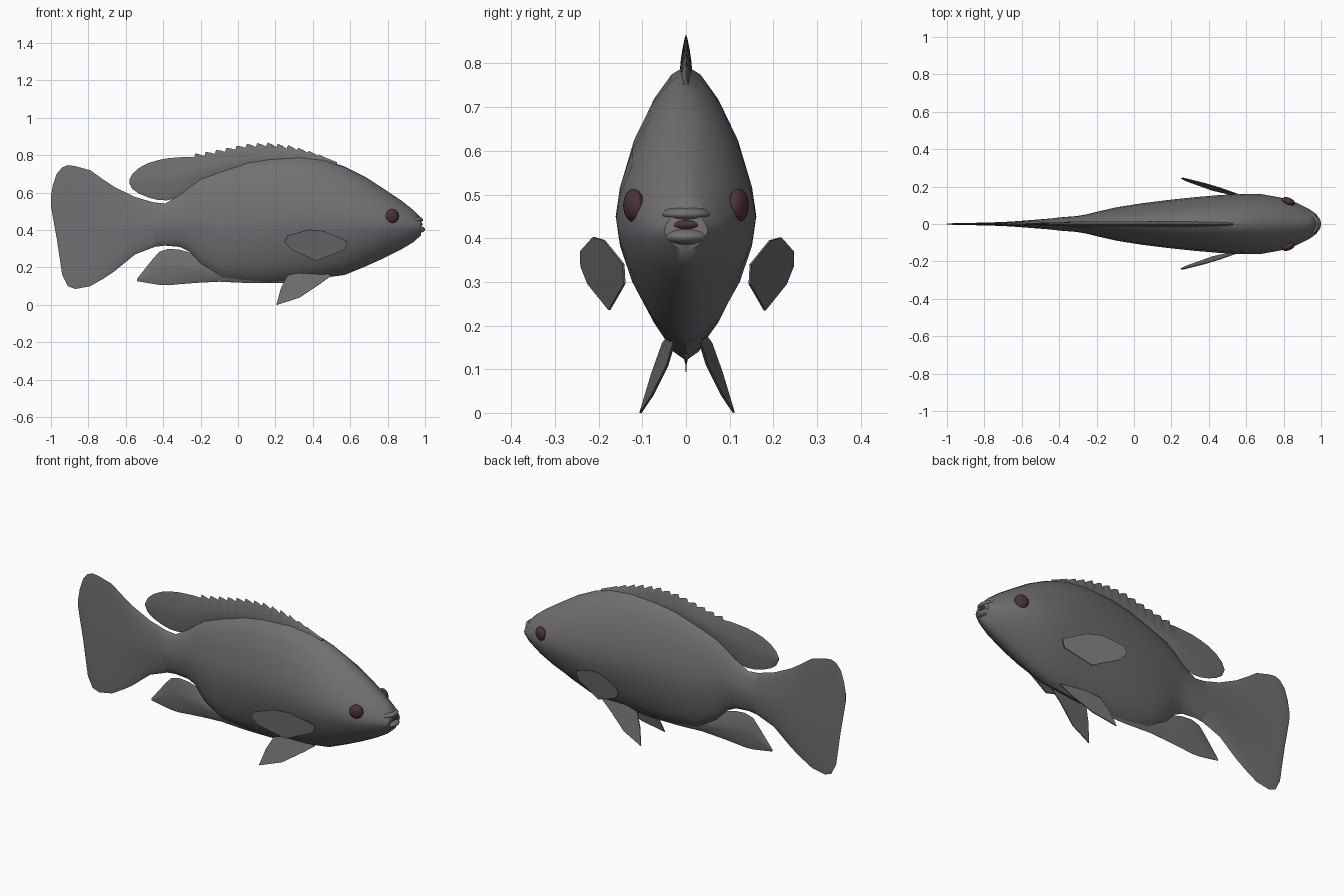
import bpy, bmesh, math
from mathutils import Vector


def material(name, rgb):
    m = bpy.data.materials.new(name)
    m.diffuse_color = (*rgb, 1)
    return m


GREY = material("scale grey", (0.165, 0.16, 0.17))
DARK = material("dark maroon", (0.07, 0.032, 0.042))


def finish(bm, name, mat, angle=50):
    bmesh.ops.recalc_face_normals(bm, faces=bm.faces[:])
    me = bpy.data.meshes.new(name)
    bm.to_mesh(me)
    bm.free()
    me.materials.append(mat)
    ob = bpy.data.objects.new(name, me)
    bpy.context.collection.objects.link(ob)
    bpy.ops.object.select_all(action='DESELECT')
    ob.select_set(True)
    bpy.context.view_layer.objects.active = ob
    bpy.ops.object.shade_smooth_by_angle(angle=math.radians(angle))
    return ob


def loft(name, stations, n=20, power=1.6):
    """Skin superellipse sections given as (x, top, bottom, half width)."""
    bm = bmesh.new()
    rings = []
    for x, top, bot, w in stations:
        ring = []
        for i in range(n):
            a = 2 * math.pi * i / n
            c, s = math.cos(a), math.sin(a)
            y = math.copysign(abs(c) ** (2 / power), c) * w
            z = math.copysign(abs(s) ** (2 / power), s) * (top - bot) / 2
            ring.append(bm.verts.new((x, y, (top + bot) / 2 + z)))
        rings.append(ring)
    for a, b in zip(rings, rings[1:]):
        for i in range(n):
            j = (i + 1) % n
            bm.faces.new((a[i], a[j], b[j], b[i]))
    bm.faces.new(rings[0])
    bm.faces.new(rings[-1])
    return finish(bm, name, GREY)


def ellipsoid(name, loc, radii, mat, turn=0):
    bm = bmesh.new()
    bmesh.ops.create_uvsphere(bm, u_segments=20, v_segments=12, radius=1)
    ob = finish(bm, name, mat, 180)
    ob.location, ob.scale, ob.rotation_euler = loc, radii, (0, 0, turn)
    return ob


def plate(name, points, thick=0.005):
    """Thin fin blade from a 3D outline."""
    bm = bmesh.new()
    f = bm.faces.new([bm.verts.new(p) for p in points])
    f.normal_update()
    nrm = f.normal.copy()
    new = bmesh.ops.extrude_face_region(bm, geom=[f])["geom"]
    bmesh.ops.translate(bm, vec=nrm * thick,
                        verts=[v for v in new if isinstance(v, bmesh.types.BMVert)])
    return finish(bm, name, GREY, 30)


def lerp(table, x):
    for (x0, a), (x1, b) in zip(table, table[1:]):
        if x0 <= x <= x1:
            return a + (b - a) * (x - x0) / (x1 - x0)
    return table[0][1] if x < table[0][0] else table[-1][1]


# body, narrowing to the tail stalk
loft("body", [
    (0.978, 0.465, 0.372, 0.05), (0.94, 0.505, 0.337, 0.078), (0.87, 0.56, 0.295, 0.113),
    (0.78, 0.62, 0.25, 0.142), (0.68, 0.685, 0.205, 0.16), (0.57, 0.74, 0.16, 0.161),
    (0.46, 0.778, 0.145, 0.155), (0.33, 0.795, 0.13, 0.144), (0.17, 0.787, 0.12, 0.127),
    (0.05, 0.767, 0.125, 0.112), (-0.09, 0.72, 0.14, 0.09), (-0.2, 0.68, 0.21, 0.065),
    (-0.26, 0.635, 0.285, 0.05), (-0.31, 0.59, 0.31, 0.042), (-0.39, 0.542, 0.317, 0.036),
    (-0.47, 0.55, 0.308, 0.027)])

# tail fin
loft("tail_fin", [
    (-0.44, 0.545, 0.312, 0.03), (-0.55, 0.577, 0.27, 0.021), (-0.66, 0.63, 0.18, 0.013),
    (-0.72, 0.67, 0.14, 0.01), (-0.79, 0.72, 0.1, 0.008), (-0.87, 0.742, 0.085, 0.006),
    (-0.91, 0.747, 0.1, 0.005), (-0.94, 0.735, 0.16, 0.005), (-0.97, 0.70, 0.36, 0.004),
    (-0.99, 0.64, 0.47, 0.003), (-1.0, 0.58, 0.53, 0.002)])

# dorsal fin: smooth crest with backward-leaning spine teeth
crest = [(-0.58, 0.67), (-0.565, 0.70), (-0.53, 0.732), (-0.48, 0.758), (-0.4, 0.782),
         (-0.2, 0.798), (-0.05, 0.828), (0.05, 0.848), (0.17, 0.854), (0.3, 0.836),
         (0.4, 0.81), (0.53, 0.765)]
under = [(-0.58, 0.65), (-0.565, 0.62), (-0.53, 0.595), (-0.45, 0.562), (-0.36, 0.558),
         (-0.26, 0.60), (-0.1, 0.66), (0.1, 0.70), (0.53, 0.72)]
fin = [(x, lerp(crest, x), lerp(under, x), 0.004 + 0.012 * min(1, max(0, (x + 0.58) * 3)))
       for x in (-0.58, -0.565, -0.53, -0.48, -0.43, -0.38, -0.33, -0.28)]
for i in range(13):
    x0 = -0.235 + i * 0.055
    for dx, lift in ((0, -0.006), (0.008, 0.014), (0.032, 0.006)):
        x = x0 + dx
        fade = min(1, max(0.1, (0.52 - x) * 4))
        fin.append((x, lerp(crest, x) + lift * fade, lerp(under, x), 0.014))
fin.append((0.53, 0.763, 0.72, 0.008))
loft("dorsal_fin", fin, 16, 1.3)

# anal fin and belly keel
loft("anal_fin", [
    (-0.54, 0.14, 0.127, 0.002), (-0.5, 0.19, 0.12, 0.005), (-0.46, 0.24, 0.113, 0.007),
    (-0.42, 0.285, 0.107, 0.01), (-0.37, 0.30, 0.105, 0.012), (-0.31, 0.295, 0.111, 0.016),
    (-0.22, 0.27, 0.118, 0.018), (-0.1, 0.22, 0.124, 0.016), (0.05, 0.17, 0.117, 0.012),
    (0.25, 0.16, 0.117, 0.01), (0.36, 0.15, 0.128, 0.005)], 16, 1.3)

# paired fins and eyes
pectoral = [(0.585, 0.34), (0.57, 0.295), (0.42, 0.235), (0.285, 0.295), (0.25, 0.335),
            (0.265, 0.37), (0.38, 0.402), (0.46, 0.395)]
pelvic = [(0.505, 0.03, 0.16), (0.435, 0.045, 0.11), (0.33, 0.08, 0.04), (0.205, 0.107, 0.0),
          (0.23, 0.08, 0.09), (0.265, 0.055, 0.16), (0.38, 0.04, 0.18)]
for side, s in (("left", -1), ("right", 1)):
    plate(side + "_pectoral_fin",
          [(x, s * (0.242 - 0.29 * (x - 0.25) + 0.15 * (z - 0.335)), z) for x, z in pectoral])
    plate(side + "_pelvic_fin", [(x, s * y, z) for x, y, z in pelvic])
    ellipsoid(side + "_eye", (0.825, s * 0.12, 0.475), (0.037, 0.021, 0.038), DARK, -s * 0.38)

# mouth between two lips
ellipsoid("mouth", (0.95, 0, 0.431), (0.036, 0.046, 0.016), DARK)
ellipsoid("upper_lip", (0.945, 0, 0.455), (0.045, 0.056, 0.018), GREY)
ellipsoid("lower_lip", (0.945, 0, 0.403), (0.055, 0.056, 0.022), GREY)
